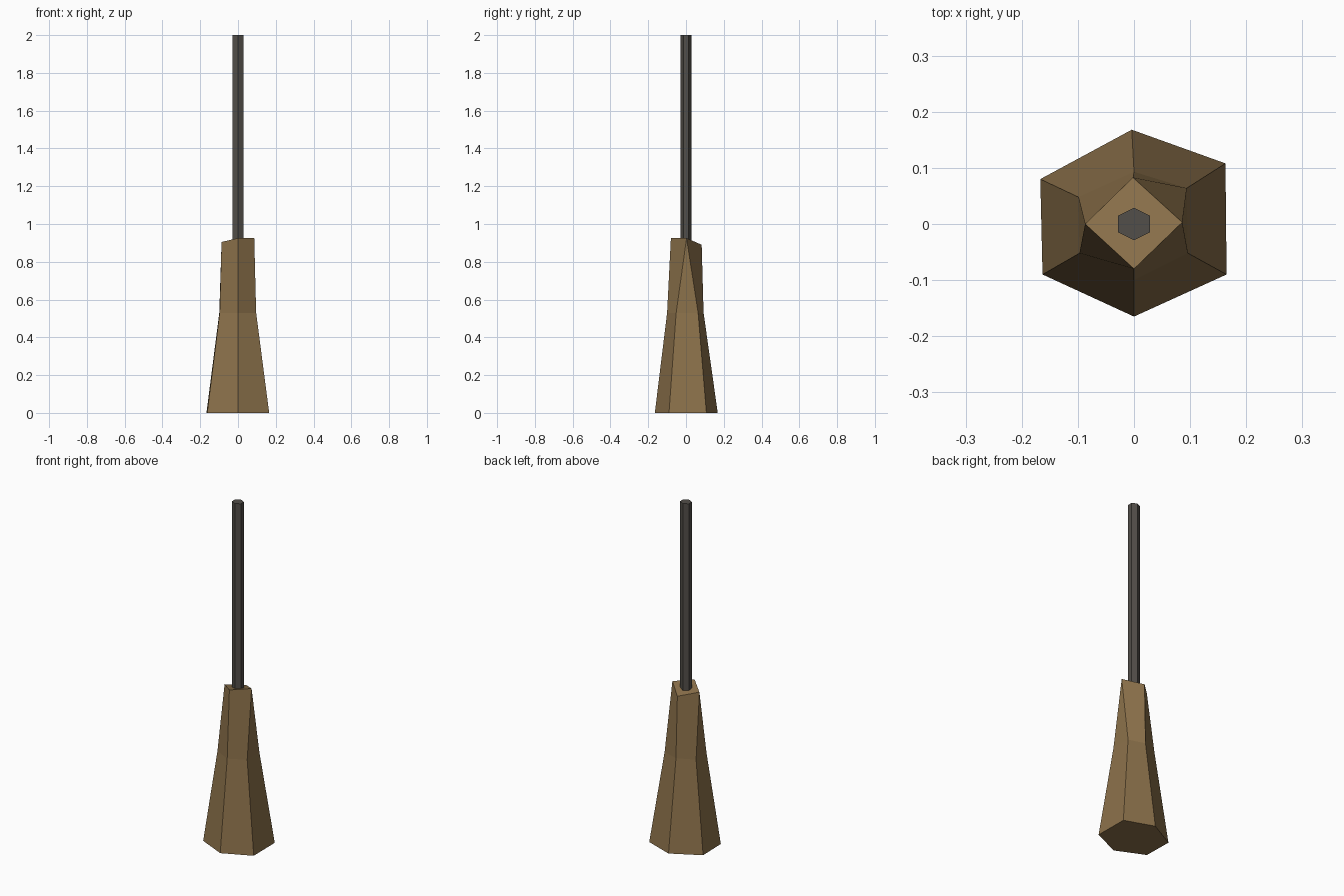
import bpy, bmesh, math

if "Cube" in bpy.data.objects:
    bpy.data.objects.remove(bpy.data.objects["Cube"])


def material(name, rgb):
    m = bpy.data.materials.new(name)
    m.diffuse_color = (*rgb, 1)
    m.use_nodes = True
    m.node_tree.nodes["Principled BSDF"].inputs["Base Color"].default_value = m.diffuse_color
    return m


def build(name, verts, faces, mat):
    me = bpy.data.meshes.new(name)
    me.from_pydata(verts, [], faces)
    bm = bmesh.new()
    bm.from_mesh(me)
    bmesh.ops.recalc_face_normals(bm, faces=bm.faces)
    bm.to_mesh(me)
    bm.free()
    me.materials.append(mat)
    ob = bpy.data.objects.new(name, me)
    bpy.context.collection.objects.link(ob)
    return ob


wood = material("carved wood", (0.26, 0.165, 0.069))
iron = material("dark iron", (0.085, 0.077, 0.067))

# Carved stake: uneven hexagon at the foot and waist, slanted diamond on top.
# Rings run counter-clockwise from the front corner.
foot = [(0, -.165, 0), (.165, -.09, 0), (.163, .108, 0),
        (-.004, .168, 0), (-.167, .08, 0), (-.163, -.09, 0)]
waist = [(0, -.1, .53), (.096, -.052, .53), (.094, .064, .53),
         (0, .093, .53), (-.099, .048, .53), (-.097, -.052, .53)]
top = [(0, -.08, .925), (.086, .003, .925), (-.002, .083, .89), (-.087, 0, .905)]
faces = [(5, 4, 3, 2, 1, 0), (12, 13, 14, 15)]
faces += [(i, (i + 1) % 6, (i + 1) % 6 + 6, i + 6) for i in range(6)]
faces += [(6, 7, 13, 12), (7, 8, 13), (8, 9, 14, 13),
          (9, 10, 15, 14), (10, 11, 15), (11, 6, 12, 15)]
build("wooden_handle", foot + waist + top, faces, wood)

# Straight six-sided rod standing in the handle
ring = [(.033 * math.sin(a), -.029 * math.cos(a))
        for a in (math.radians(60 * i) for i in range(6))]
rod = [(x, y, z) for z in (.85, 2.0) for x, y in ring]
rod_faces = [tuple(range(5, -1, -1)), tuple(range(6, 12))]
rod_faces += [(i, (i + 1) % 6, (i + 1) % 6 + 6, i + 6) for i in range(6)]
build("metal_rod", rod, rod_faces, iron)
